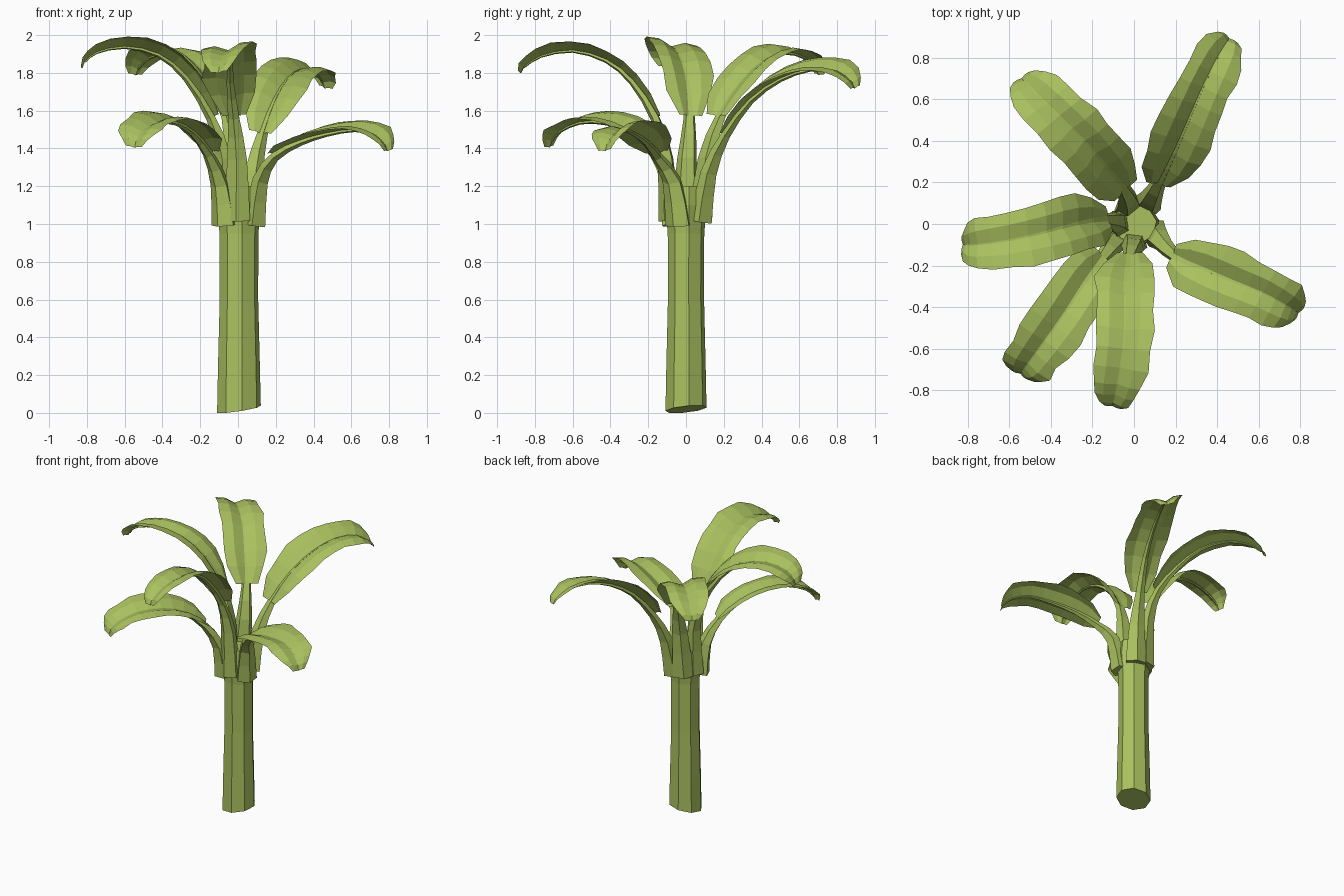
import bpy, bmesh, math, random
from mathutils import Vector

random.seed(4)
cube = bpy.data.objects.get("Cube")
if cube:
    bpy.data.objects.remove(cube)

green = bpy.data.materials.new("leaf_green")
green.use_nodes = True
colour = (0.40, 0.53, 0.115, 1)
green.diffuse_color = colour
green.node_tree.nodes["Principled BSDF"].inputs["Base Color"].default_value = colour
UP = Vector((0, 0, 1))


def finish(bm, name):
    mesh = bpy.data.meshes.new(name)
    bm.to_mesh(mesh)
    bm.free()
    mesh.materials.append(green)
    obj = bpy.data.objects.new(name, mesh)
    bpy.context.collection.objects.link(obj)
    return obj


def bridge(bm, rows, closed):
    for a, b in zip(rows, rows[1:]):
        n = len(a)
        for i in range(n if closed else n - 1):
            j = (i + 1) % n
            bm.faces.new((a[i], a[j], b[j], b[i]))


def smooth_path(points, steps=2):
    """Catmull-Rom curve through the points."""
    pts = [Vector(p) for p in points]
    pts = [2 * pts[0] - pts[1]] + pts + [2 * pts[-1] - pts[-2]]
    out = []
    for a, b, c, d in zip(pts, pts[1:], pts[2:], pts[3:]):
        for s in range(steps):
            t = s / steps
            out.append(0.5 * (2 * b + (c - a) * t + (2 * a - 5 * b + 4 * c - d) * t * t
                              + (3 * b - a - 3 * c + d) * t ** 3))
    return out + [pts[-2]]


def frames(path):
    """Point, sideways and normal direction along the path."""
    heading = path[-1] - path[0]
    side = heading.cross(UP).normalized()
    for i, p in enumerate(path):
        tangent = (path[min(i + 1, len(path) - 1)] - path[max(i - 1, 0)]).normalized()
        yield p, side, side.cross(tangent).normalized()


def lerp_profile(values, t):
    x = t * (len(values) - 1)
    i = min(int(x), len(values) - 2)
    return values[i] + (values[i + 1] - values[i]) * (x - i)


STALK = [0.075, 0.055, 0.032, 0.02, 0.014, 0.01, 0.008, 0.005]
BLADE = [0.07, 0.14, 0.15, 0.15, 0.145, 0.14, 0.13, 0.115, 0.075]


def make_stalk(name, path):
    bm = bmesh.new()
    rows = []
    sides = 5
    for k, (p, side, normal) in enumerate(frames(path)):
        r = lerp_profile(STALK, k / (len(path) - 1))
        row = []
        for i in range(sides):
            a = math.tau * i / sides - math.pi / 2
            row.append(bm.verts.new(p + side * r * math.cos(a)
                                    + normal * (r * math.sin(a) * 0.8 - r * 0.5)))
        rows.append(row)
    bridge(bm, rows, True)
    bm.faces.new(rows[0])
    bm.faces.new(rows[-1])
    bmesh.ops.recalc_face_normals(bm, faces=bm.faces)
    finish(bm, name)


def make_blade(name, path, roll, fold=24):
    # folded sheet either side of the midrib, with a ragged edge and drooping rim
    bm = bmesh.new()
    rows = []
    data = list(frames(path))[4:]
    for k, (p, side, normal) in enumerate(data):
        w = lerp_profile(BLADE, k / (len(data) - 1))
        row = []
        for sign, part in ((-1, 1), (-1, 0.55), (1, 0), (1, 0.55), (1, 1)):
            a = math.radians(fold + sign * roll - 12 * (part == 1))
            reach = w * part + (random.uniform(-0.012, 0.012) if part == 1 else 0)
            row.append(bm.verts.new(p + side * sign * reach * math.cos(a)
                                    + normal * reach * math.sin(a)))
        rows.append(row)
    bridge(bm, rows, False)
    # short curled lip at the tip
    p, side, normal = data[-1]
    lip = (path[-1] - path[-2]).normalized() * 0.02 - UP * 0.02
    rows.append([bm.verts.new(p + (v.co - p) * 0.6 + lip) for v in rows[-1]])
    bridge(bm, rows[-2:], False)
    bmesh.ops.recalc_face_normals(bm, faces=bm.faces)
    finish(bm, name)


# Trunk: eight sided, slightly waisted, with a slanted foot
bm = bmesh.new()
rows = []
for z, r in ((0.03, 0.117), (0.25, 0.112), (0.6, 0.103), (0.95, 0.104), (1.1, 0.118), (1.2, 0.105)):
    row = []
    for i in range(8):
        a = math.tau * i / 8 + 0.15
        x, y = r * math.cos(a), r * math.sin(a) * 0.94
        slant = (0.15 * x + 0.1 * y) if z < 0.1 else 0
        row.append(bm.verts.new((x + 0.005, y, z + slant)))
    rows.append(row)
bridge(bm, rows, True)
bm.faces.new(rows[0])
bm.faces.new(rows[-1])
bmesh.ops.recalc_face_normals(bm, faces=bm.faces)
low = min(v.co.z for v in bm.verts)
for v in rows[0]:
    v.co.z -= low
finish(bm, "trunk")

# Leaves: midrib path from the trunk to the tip, and sideways roll in degrees
leaves = {
    "back_left": (-16, [(.04, .05, 1.02), (.07, .1, 1.28), (.12, .2, 1.48), (.19, .34, 1.66),
                        (.26, .5, 1.77), (.33, .66, 1.82), (.4, .8, 1.81), (.45, .88, 1.75)]),
    "back_right": (-6, [(-.01, .05, 1.02), (-.01, .09, 1.35), (-.05, .17, 1.57), (-.14, .28, 1.74),
                        (-.24, .4, 1.86), (-.36, .52, 1.91), (-.47, .63, 1.88), (-.53, .69, 1.82)]),
    "right": (-10, [(-.04, 0, 1.02), (-.05, .01, 1.35), (-.13, .02, 1.57), (-.27, 0, 1.78),
                    (-.42, -.04, 1.9), (-.6, -.08, 1.94), (-.75, -.1, 1.91), (-.81, -.1, 1.86)]),
    "front_right": (8, [(-.05, -.04, 1), (-.08, -.07, 1.22), (-.15, -.16, 1.38), (-.24, -.28, 1.49),
                        (-.33, -.42, 1.54), (-.43, -.56, 1.54), (-.51, -.67, 1.49), (-.54, -.71, 1.44)]),
    "front": (-8, [(0, -.05, 1.02), (0, -.08, 1.35), (-.02, -.15, 1.57), (-.04, -.28, 1.76),
                   (-.04, -.42, 1.87), (-.05, -.6, 1.92), (-.08, -.77, 1.89), (-.1, -.86, 1.83)]),
    "front_left": (-10, [(.06, -.02, 1), (.1, -.06, 1.24), (.19, -.15, 1.37), (.33, -.21, 1.44),
                         (.47, -.27, 1.48), (.62, -.33, 1.5), (.73, -.39, 1.47), (.78, -.42, 1.42)]),
}
for place, (roll, points) in leaves.items():
    path = smooth_path(points)
    make_stalk(place + "_leaf_stalk", path)
    make_blade(place + "_leaf_blade", path, roll)
